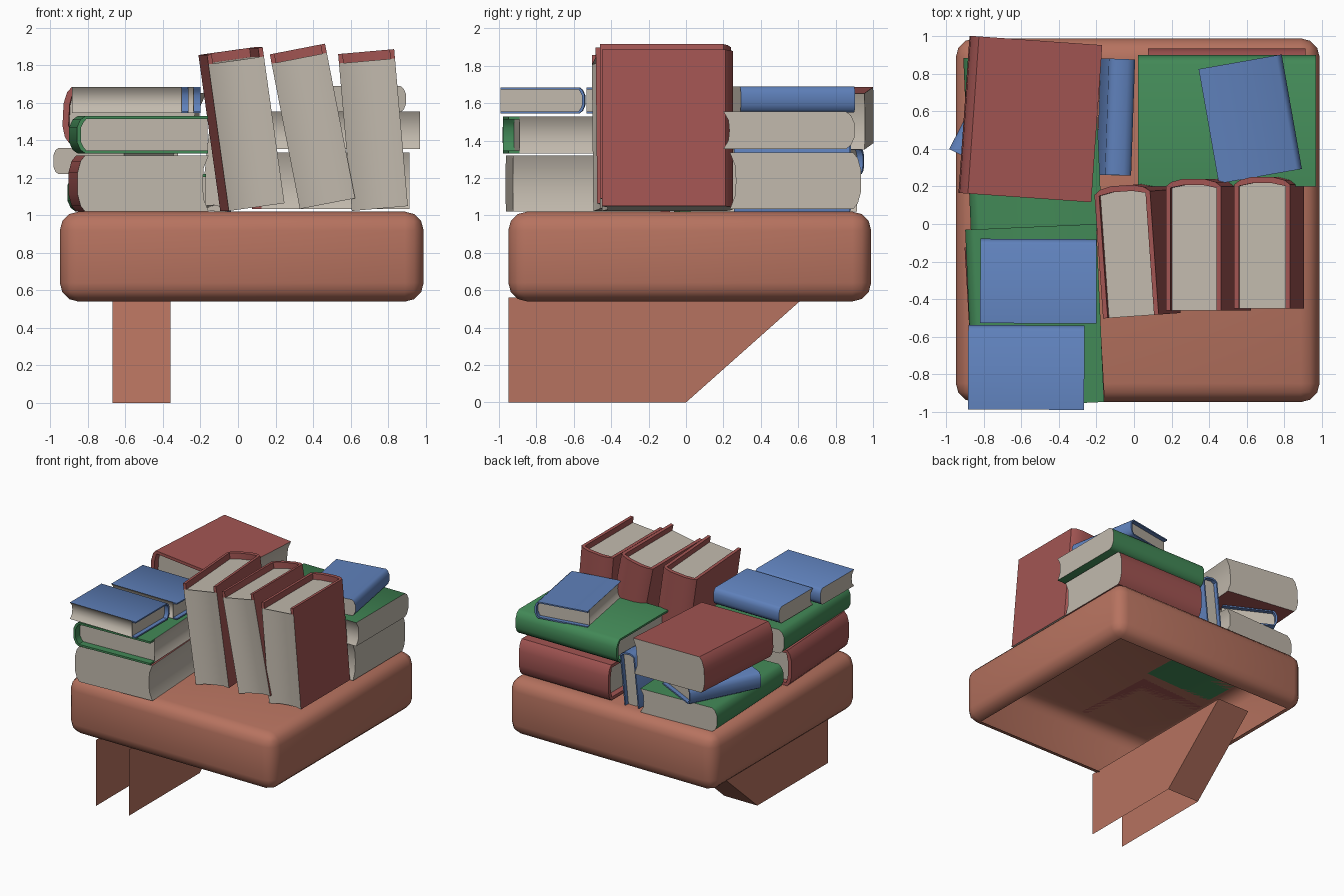
import bpy, bmesh, math
from mathutils import Vector, Matrix

if "Cube" in bpy.data.objects:
    bpy.data.objects.remove(bpy.data.objects["Cube"])


def mat(name, rgb):
    m = bpy.data.materials.new(name)
    m.diffuse_color = (*rgb, 1)
    m.use_nodes = True
    m.node_tree.nodes["Principled BSDF"].inputs["Base Color"].default_value = m.diffuse_color
    return m


CLAY = mat("clay brown", (0.47, 0.17, 0.115))
PAPER = mat("paper", (0.54, 0.49, 0.42))
COVERS = {
    "red": mat("cover red", (0.36, 0.09, 0.085)),
    "green": mat("cover green", (0.055, 0.25, 0.095)),
    "blue": mat("cover blue", (0.115, 0.22, 0.50)),
}
# width (fore edge to spine), length, thickness, spine bulge, page inset at the head
SIZES = {
    "red": (0.70, 0.84, 0.30, 0.04, 0.05),
    "green": (0.70, 0.95, 0.20, 0.045, 0.06),
    "blue": (0.45, 0.62, 0.14, 0.03, 0.035),
}
BOARD = {"red": 0.025, "green": 0.016, "blue": 0.011}


def finish(bm, name, mats, angle):
    me = bpy.data.meshes.new(name)
    bm.to_mesh(me)
    bm.free()
    for m in mats:
        me.materials.append(m)
    ob = bpy.data.objects.new(name, me)
    bpy.context.collection.objects.link(ob)
    bpy.ops.object.select_all(action='DESELECT')
    ob.select_set(True)
    bpy.context.view_layer.objects.active = ob
    bpy.ops.object.shade_smooth_by_angle(angle=math.radians(angle))
    return ob


def book(name, colour, centre, spine, head):
    """Local x points to the spine, y to the head, z through the thickness."""
    W, L, T, a, inset = SIZES[colour]
    c = BOARD[colour]
    half = [(-W / 2, .5 * T), (W / 2 - a, .5 * T), (W / 2 - .4 * a, .4 * T), (W / 2, .2 * T)]
    inner = [(-W / 2, .5 * T - c), (W / 2 - a - c * .3, .5 * T - c),
             (W / 2 - .4 * a - c, .4 * T - c), (W / 2 - c * 1.3, .18 * T)]
    fore = [(-W / 2 + .027, .27 * T), (-W / 2 + .032, 0), (-W / 2 + .027, -.27 * T)]
    mirror = lambda pts: pts + [(x, -z) for x, z in reversed(pts)]
    outer, inner = mirror(half), mirror(inner)
    top, low, page = L / 2, -L / 2, L / 2 - inset

    bm = bmesh.new()
    ring = lambda pts, y: [bm.verts.new((x, y, z)) for x, z in pts]
    o_top, o_page, o_low = (ring(outer, y) for y in (top, page, low))
    i_top, i_page = ring(inner, top), ring(inner, page)
    f_page, f_low = ring(fore, page), ring(fore, low)

    def strip(p, q, index):
        for k in range(len(p) - 1):
            bm.faces.new((p[k], p[k + 1], q[k + 1], q[k])).material_index = index

    # cover: outside, rim at the head, inside of the overhang
    strip(o_top, o_page, 0)
    strip(o_page, o_low, 0)
    strip(o_top, i_top, 0)
    strip(i_top, i_page, 0)
    for k in (0, -1):
        bm.faces.new((o_top[k], i_top[k], i_page[k], o_page[k])).material_index = 0
    # pages: hollow fore edge, head and tail
    edge_p = [o_page[0]] + f_page + [o_page[-1]]
    edge_l = [o_low[0]] + f_low + [o_low[-1]]
    strip(edge_p, edge_l, 1)
    bm.faces.new([o_page[0]] + i_page + [o_page[-1]] + f_page[::-1]).material_index = 1
    bm.faces.new(o_low + f_low[::-1]).material_index = 1
    bmesh.ops.recalc_face_normals(bm, faces=bm.faces)

    x = Vector(spine).normalized()
    y = Vector(head)
    y = (y - x * y.dot(x)).normalized()
    rot = Matrix((x, y, x.cross(y))).transposed().to_4x4()
    ob = finish(bm, name, [COVERS[colour], PAPER], 45)
    ob.matrix_world = Matrix.Translation(centre) @ rot


def flat(deg):
    """Unit vector in the ground plane, measured from +x."""
    return (math.cos(math.radians(deg)), math.sin(math.radians(deg)), 0)


# shelf slab: rounded box open underneath
bm = bmesh.new()
bmesh.ops.create_cube(bm, size=1)
bmesh.ops.scale(bm, vec=(1.94, 1.94, 0.48), verts=bm.verts)
bmesh.ops.translate(bm, vec=(0.02, 0.02, 0.78), verts=bm.verts)
bmesh.ops.bevel(bm, geom=bm.edges[:], offset=0.1, segments=3, profile=0.5, affect='EDGES')
bm.normal_update()
bmesh.ops.delete(bm, geom=[f for f in bm.faces if f.normal.z < -0.99], context='FACES')
finish(bm, "shelf_slab", [CLAY], 40)

# bracket: two side sheets joined by the sloping sheet, open in front and below
bm = bmesh.new()
side = [(-0.95, 0.56), (-0.95, 0.0), (0.0, 0.0), (0.63, 0.56)]
left, right = ([bm.verts.new((x, y, z)) for y, z in side] for x in (-0.67, -0.36))
bm.faces.new(left[::-1])
bm.faces.new(right)
bm.faces.new((left[2], left[3], right[3], right[2]))
bmesh.ops.recalc_face_normals(bm, faces=bm.faces)
finish(bm, "shelf_bracket", [CLAY], 20)

# three leaning upright books
for i, (x, y, z, lean, yaw) in enumerate([(0.017, -0.14, 1.46, 8, 4),
                                          (0.397, -0.11, 1.475, 11, 0),
                                          (0.72, -0.10, 1.455, 5, 0)]):
    t = math.radians(lean)
    book(f"upright_red_book_{i + 1}", "red", (x, y, z), flat(90 + yaw),
         (-math.sin(t), 0, math.cos(t)))

# front left stack
book("front_stack_red_book", "red", (-0.53, -0.525, 1.17), flat(183.3), flat(93.3))
book("front_stack_green_book", "green", (-0.53, -0.49, 1.43), flat(182.5), flat(272.5))
book("front_stack_blue_book_1", "blue", (-0.51, -0.305, 1.615), flat(89.7), flat(-0.3))
book("front_stack_blue_book_2", "blue", (-0.575, -0.765, 1.615), flat(89.7), flat(-0.3))

# back right stack
book("back_stack_red_book", "red", (0.495, 0.585, 1.185), flat(90), flat(180))
book("back_stack_green_book", "green", (0.495, 0.55, 1.455), flat(90), flat(180))
book("back_stack_blue_book", "blue", (0.62, 0.56, 1.62), flat(10), flat(100))

# back left stack and the book standing beside it
book("corner_green_book", "green", (-0.54, 0.425, 1.12), flat(182.5), flat(272.5))
book("corner_blue_book", "blue", (-0.644, 0.574, 1.29), flat(153), flat(63))
book("corner_red_book", "red", (-0.555, 0.56, 1.52), (-0.996, 0.07, 0.05), (-0.07, -0.998, 0))
book("standing_blue_book", "blue", (-0.095, 0.57, 1.245), (0.105, 0, 0.99), flat(88))
